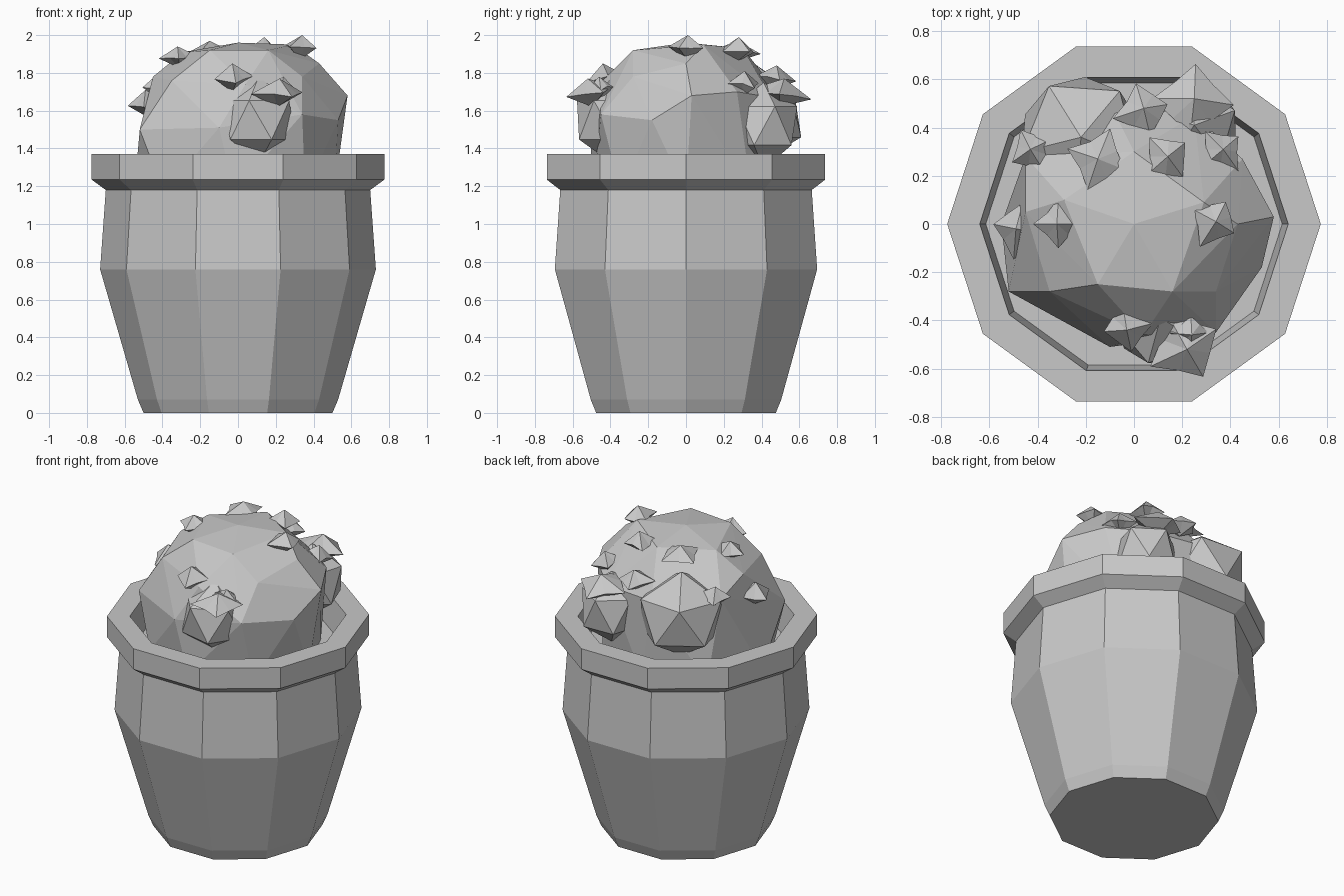
import bpy, bmesh, random
from math import cos, sin, pi, radians

random.seed(4)
if "Cube" in bpy.data.objects:
    bpy.data.objects.remove(bpy.data.objects["Cube"])

grey = bpy.data.materials.new("plain_grey")
grey.use_nodes = True
tone = (0.58, 0.58, 0.58, 1)
grey.diffuse_color = tone
grey.node_tree.nodes["Principled BSDF"].inputs["Base Color"].default_value = tone


def finish(name, bm):
    bmesh.ops.recalc_face_normals(bm, faces=bm.faces)
    mesh = bpy.data.meshes.new(name)
    bm.to_mesh(mesh)
    bm.free()
    mesh.materials.append(grey)
    obj = bpy.data.objects.new(name, mesh)
    bpy.context.collection.objects.link(obj)
    return obj


def lathe(name, profile, sides=10):
    """Closed faceted solid from (radius, height) pairs, capped at both ends."""
    bm = bmesh.new()
    rings = [[bm.verts.new((r * cos(2 * pi * i / sides), r * sin(2 * pi * i / sides), z))
              for i in range(sides)] for r, z in profile]
    for low, high in zip(rings, rings[1:]):
        for i in range(sides):
            j = (i + 1) % sides
            bm.faces.new((low[i], low[j], high[j], high[i]))
    bm.faces.new(rings[0])
    bm.faces.new(rings[-1])
    return finish(name, bm)


def hull(name, points):
    """Faceted solid wrapped around a few points."""
    bm = bmesh.new()
    for p in points:
        bm.verts.new(p)
    result = bmesh.ops.convex_hull(bm, input=bm.verts)
    loose = [v for v in set(result["geom_interior"] + result["geom_unused"])
             if isinstance(v, bmesh.types.BMVert)]
    bmesh.ops.delete(bm, geom=loose, context="VERTS")
    return finish(name, bm)


def lump(name, centre, size, turn):
    """Rough low-poly boulder."""
    bm = bmesh.new()
    bmesh.ops.create_icosphere(bm, subdivisions=1, radius=1)
    obj = finish(name, bm)
    obj.location, obj.scale, obj.rotation_euler.z = centre, size, radians(turn)


def spike(name, tip, size, height, turn):
    """Ragged four-pointed star with a raised tip and a shallow underside."""
    bm = bmesh.new()
    top = bm.verts.new((0, 0, 0))
    under = bm.verts.new((0, 0, -1.9 * height))
    ring = []
    for i in range(8):
        a = radians(turn) + i * pi / 4
        r = size * (random.uniform(0.85, 1.1) if i % 2 == 0 else 0.65)
        ring.append(bm.verts.new((r * cos(a), r * sin(a), -height * random.uniform(0.85, 1.15))))
    for i in range(8):
        bm.faces.new((ring[i - 1], ring[i], top))
        bm.faces.new((ring[i], ring[i - 1], under))
    obj = finish(name, bm)
    obj.location = tip
    # Lean slightly away from the middle of the mound
    obj.rotation_euler = (-0.3 * tip[1], 0.3 * tip[0], 0)


# Ten-sided pot with a heavy rim and a recessed floor
lathe("pot", [(0.5, 0), (0.53, 0.07), (0.73, 0.76), (0.70, 1.18), (0.775, 1.235),
              (0.775, 1.37), (0.64, 1.37), (0.615, 1.18)])

# Main faceted mound
crown = [(0, 0, 1.96), (-0.15, -0.25, 1.92), (0.16, -0.28, 1.92),
         (0.29, 0.09, 1.95), (0, 0.3, 1.93), (-0.29, 0.1, 1.91)]
middle = [(0.58, 0.03, 1.68), (0.43, 0, 1.85), (0.34, -0.45, 1.58), (0.45, 0.27, 1.7),
          (-0.1, -0.51, 1.51), (-0.52, -0.28, 1.5), (-0.45, 0.05, 1.78), (-0.45, 0.28, 1.7),
          (-0.1, 0.5, 1.68), (0.25, 0.45, 1.67), (0.53, -0.18, 1.55), (-0.35, -0.28, 1.76),
          (0.04, -0.46, 1.74), (0.34, -0.28, 1.78)]
base = [(0.53 * cos(a * pi / 4) - 0.02, 0.49 * sin(a * pi / 4), 1.17) for a in range(8)]
hull("mound", crown + middle + base)

# Boulders bulging out of the mound
lump("front_lump", (0.11, -0.39, 1.55), (0.22, 0.21, 0.23), 40)
lump("back_left_lump", (0.25, 0.41, 1.52), (0.2, 0.2, 0.23), 20)
lump("back_right_lump", (-0.22, 0.36, 1.58), (0.28, 0.28, 0.27), 50)

# Star spikes: tip, reach, height, turn
spikes = [
    ((-0.49, -0.02, 1.71), 0.12, 0.08, 80), ((-0.32, 0, 1.94), 0.1, 0.06, 0),
    ((-0.43, 0.31, 1.79), 0.1, 0.07, 30), ((-0.15, 0.27, 1.97), 0.13, 0.06, 70),
    ((0.04, 0.48, 1.84), 0.12, 0.07, 15), ((0.25, 0.52, 1.77), 0.17, 0.08, 85),
    ((0.14, 0.28, 1.99), 0.11, 0.07, 40), ((0.37, 0.31, 1.81), 0.1, 0.07, 40),
    ((0.34, 0.01, 2.0), 0.11, 0.07, 60), ((-0.03, -0.44, 1.85), 0.11, 0.08, 10),
    ((0.22, -0.52, 1.77), 0.16, 0.08, 30), ((0.24, -0.46, 1.78), 0.08, 0.06, 0),
]
for number, (tip, size, height, turn) in enumerate(spikes, 1):
    spike(f"spike_{number}", tip, size, height, turn)
